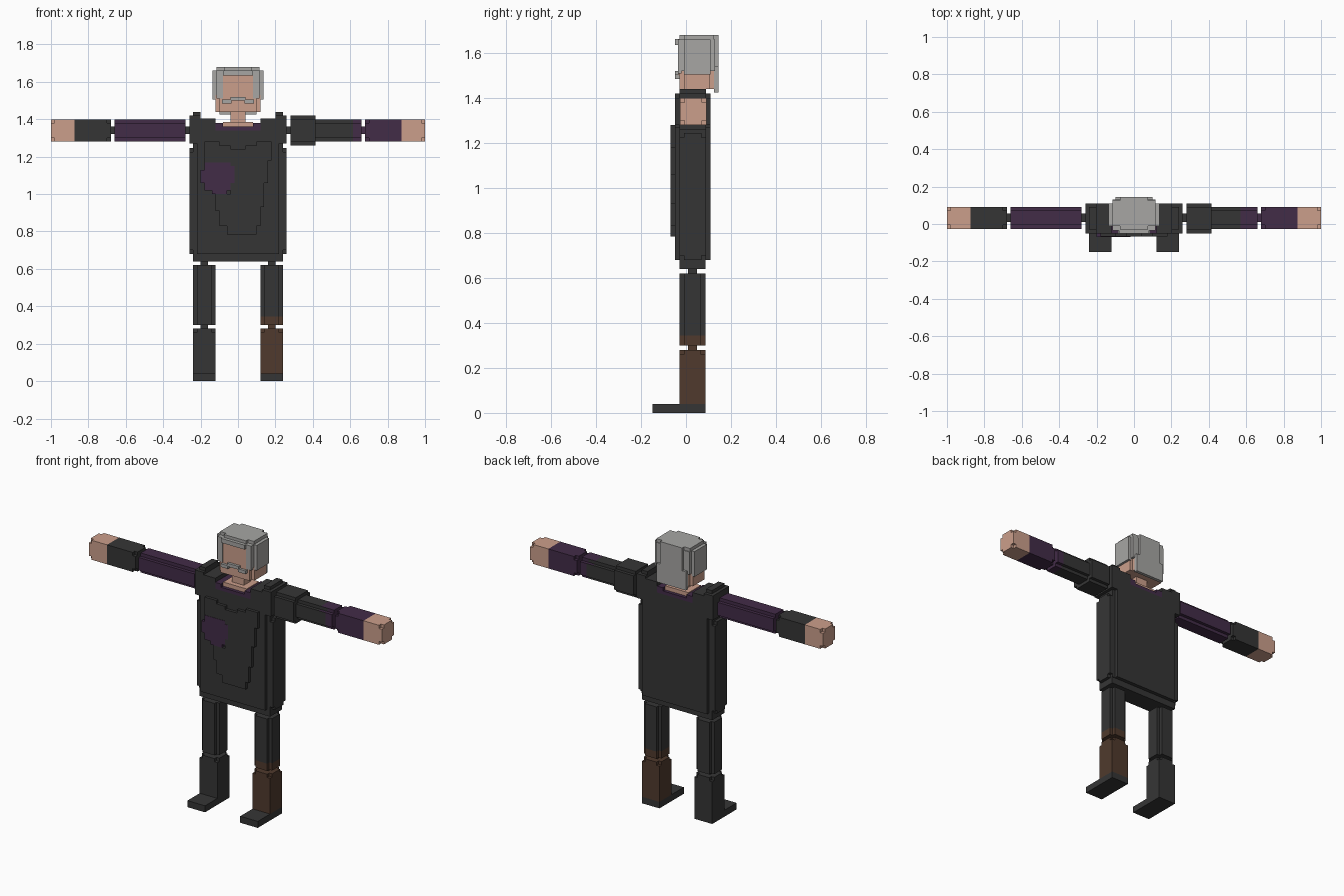
import bpy
import bmesh
from mathutils import Vector

if "Cube" in bpy.data.objects:
    bpy.data.objects.remove(bpy.data.objects["Cube"])

V = 0.02  # block size used for all stepped corners


def material(name, rgb):
    m = bpy.data.materials.new(name)
    m.diffuse_color = (*rgb, 1)
    m.use_nodes = True
    m.node_tree.nodes["Principled BSDF"].inputs["Base Color"].default_value = m.diffuse_color
    return m


DARK = material("charcoal cloth", (0.036, 0.036, 0.036))
PURPLE = material("purple cloth", (0.055, 0.025, 0.064))
BROWN = material("brown leather", (0.080, 0.042, 0.026))
SKIN = material("skin", (0.60, 0.345, 0.26))
GREY = material("grey hair", (0.385, 0.38, 0.37))


def prism(name, mat, axis, spans):
    """Extrude each (start, end, outline) along an axis, all in one object."""
    bm = bmesh.new()
    for a, b, pts in spans:
        def place(p, t):
            return Vector({'x': (t, p[0], p[1]), 'y': (p[0], t, p[1]), 'z': (p[0], p[1], t)}[axis])
        face = bm.faces.new([bm.verts.new(place(p, a)) for p in pts])
        out = bmesh.ops.extrude_face_region(bm, geom=[face])
        shift = place((0, 0), b - a)
        for v in out["geom"]:
            if isinstance(v, bmesh.types.BMVert):
                v.co += shift
    bmesh.ops.recalc_face_normals(bm, faces=bm.faces)
    mesh = bpy.data.meshes.new(name)
    bm.to_mesh(mesh)
    bm.free()
    mesh.materials.append(mat)
    ob = bpy.data.objects.new(name, mesh)
    bpy.context.collection.objects.link(ob)
    return ob


def rect(u0, u1, v0, v1):
    return [(u0, v0), (u1, v0), (u1, v1), (u0, v1)]


def notched(u0, u1, v0, v1, n=V, m=V):
    """Rectangle with square steps cut out of its corners."""
    return [(u0 + n, v0), (u1 - n, v0), (u1 - n, v0 + m), (u1, v0 + m),
            (u1, v1 - m), (u1 - n, v1 - m), (u1 - n, v1), (u0 + n, v1),
            (u0 + n, v1 - m), (u0, v1 - m), (u0, v0 + m), (u0 + n, v0 + m)]


def box(name, mat, x0, x1, y0, y1, z0, z1):
    return prism(name, mat, 'z', [(z0, z1, rect(x0, x1, y0, y1))])


# Arms
ARM = (-0.026, 0.092, 1.28, 1.40)
arm_full, arm_cut = rect(*ARM), notched(*ARM)
pin = rect(0.01, 0.055, 1.32, 1.36)
for side, s, cuff in (("right", -1, DARK), ("left", 1, PURPLE)):
    prism(side + "_hand", SKIN, 'x', [(s * 0.875, s * 0.98, arm_full), (s * 0.98, s, arm_cut)])
    prism(side + "_forearm", cuff, 'x', [(s * 0.68, s * 0.70, arm_cut), (s * 0.70, s * 0.875, arm_full)])
    prism(side + "_elbow", cuff, 'x', [(s * 0.65, s * 0.69, pin)])
    prism(side + "_shoulder_joint", DARK, 'x', [(s * 0.25, s * 0.29, pin)])
prism("right_upper_arm", PURPLE, 'x', [(-0.66, -0.28, arm_cut)])
prism("left_upper_arm", DARK, 'x', [(0.41, 0.57, arm_cut)])
patch = prism("left_sleeve_edge", DARK, 'x', [(0.57, 0.615, arm_cut)])
patch.data.materials.append(PURPLE)
for p in patch.data.polygons:
    p.material_index = int(p.normal.z > 0.5)
prism("left_sleeve_end", PURPLE, 'x', [(0.615, 0.66, arm_cut)])
prism("left_shoulder_guard", DARK, 'x', [(0.28, 0.415, notched(-0.05, 0.11, 1.26, 1.42))])

# Legs
for side, s in (("right", -1), ("left", 1)):
    x0, x1 = sorted((s * 0.12, s * 0.24))
    c = s * 0.18
    full, cut = rect(x0, x1, -0.03, 0.087), notched(x0, x1, -0.03, 0.087)
    boot = BROWN if s > 0 else DARK
    prism(side + "_thigh", DARK, 'z', [(0.345, 0.62, cut)])
    prism(side + "_knee_band", boot, 'z', [(0.30, 0.345, cut)])
    prism(side + "_shin", boot, 'z', [(0.04, 0.26, full), (0.26, 0.28, cut)])
    box(side + "_foot", DARK, x0, x1, -0.15, 0.087, 0, 0.04)
    box(side + "_knee_joint", boot, c - 0.02, c + 0.02, 0.01, 0.05, 0.27, 0.31)
    box(side + "_hip_joint", DARK, c - 0.02, c + 0.02, 0.01, 0.05, 0.61, 0.65)

# Torso with stepped side edges
prism("torso", DARK, 'z', [
    (0.64, 0.68, rect(-0.24, 0.24, -0.03, 0.087)),
    (0.68, 1.34, notched(-0.24, 0.24, -0.05, 0.11))])
for side, s in (("right", -1), ("left", 1)):
    prism(side + "_torso_edge", DARK, 'x', [(s * 0.24, s * 0.26, notched(-0.03, 0.09, 0.68, 1.245))])
    xa, xb = sorted((s * 0.20, s * 0.26))
    prism(side + "_shoulder_cap", DARK, 'z', [
        (1.27, 1.42, rect(xa, xb, -0.05, 0.11)),
        (1.42, 1.44, rect(min(s * 0.20, s * 0.24), max(s * 0.20, s * 0.24), -0.03, 0.09))])
    xa, xb = sorted((s * 0.12, s * 0.20))
    box(side + "_collar_block", DARK, xa, xb, -0.05, 0.11, 1.34, 1.405)
    xa, xb = sorted((s * 0.08, s * 0.12))
    box(side + "_collar_lining", PURPLE, xa, xb, -0.05, 0.11, 1.34, 1.38)
box("collar_base", PURPLE, -0.08, 0.08, -0.05, 0.11, 1.34, 1.36)

# Chest plate and round badge
plate = [(-0.18, 1.28), (-0.10, 1.28), (-0.10, 1.26), (-0.04, 1.26), (-0.04, 1.24), (0.04, 1.24),
         (0.04, 1.26), (0.10, 1.26), (0.10, 1.28), (0.18, 1.28), (0.18, 1.18), (0.16, 1.18),
         (0.16, 1.06), (0.14, 1.06), (0.14, 0.93), (0.12, 0.93), (0.12, 0.83), (0.10, 0.83),
         (0.10, 0.785), (-0.06, 0.785), (-0.06, 0.83), (-0.10, 0.83), (-0.10, 0.91), (-0.12, 0.91),
         (-0.12, 1.00), (-0.04, 1.00), (-0.04, 1.17), (-0.18, 1.17)]
prism("chest_plate", DARK, 'y', [(-0.068, -0.05, plate)])
badge = [(-0.18, 1.17), (-0.04, 1.17), (-0.04, 1.15), (-0.02, 1.15), (-0.02, 1.06), (-0.04, 1.06),
         (-0.04, 1.02), (-0.06, 1.02), (-0.06, 1.00), (-0.14, 1.00), (-0.14, 1.02), (-0.18, 1.02),
         (-0.18, 1.06), (-0.20, 1.06), (-0.20, 1.13), (-0.18, 1.13)]
prism("chest_badge", PURPLE, 'y', [(-0.070, -0.05, badge)])

# Neck and head
box("neck_base", SKIN, -0.08, 0.08, -0.03, 0.09, 1.36, 1.385)
box("neck", SKIN, -0.04, 0.04, 0.0, 0.07, 1.385, 1.45)
prism("head", SKIN, 'z', [(1.44, 1.53, notched(-0.12, 0.12, -0.03, 0.125))])
box("face", SKIN, -0.085, 0.085, -0.034, 0.0, 1.50, 1.64)

# Hair
crown = notched(-0.115, 0.115, -0.03, 0.145, 0.04)
prism("hair_crown", GREY, 'z', [
    (1.52, 1.66, notched(-0.135, 0.135, -0.03, 0.13, V, V)),
    (1.52, 1.68, crown)])
box("hair_back", GREY, -0.10, 0.10, 0.125, 0.145, 1.425, 1.54)
box("fringe", GREY, -0.08, 0.08, -0.05, -0.03, 1.635, 1.662)
for side, s in (("right", -1), ("left", 1)):
    xa, xb = sorted((s * 0.08, s * 0.115))
    box(side + "_sideburn", GREY, xa, xb, -0.036, -0.02, 1.51, 1.66)
    xa, xb = sorted((s * 0.115, s * 0.135))
    box(side + "_hair_side", GREY, xa, xb, -0.01, 0.11, 1.505, 1.53)
    xa, xb = sorted((s * 0.035, s * 0.085))
    box(side + "_moustache", GREY, xa, xb, -0.05, -0.03, 1.485, 1.505)
box("moustache_middle", GREY, -0.04, 0.04, -0.05, -0.03, 1.50, 1.52)
